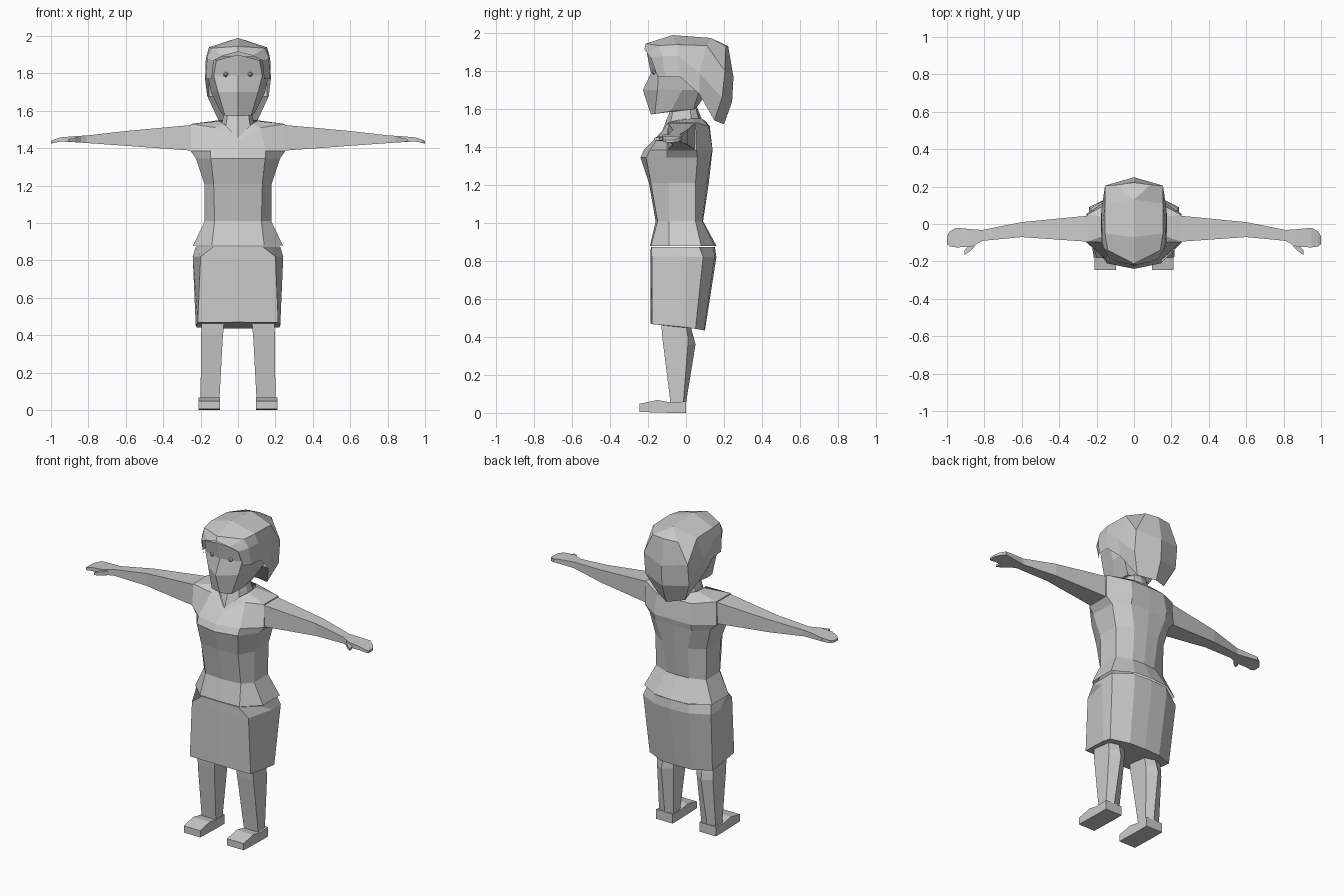
import bpy, bmesh
from mathutils import Vector

grey = bpy.data.materials.new("plain grey")
grey.diffuse_color = (0.6, 0.6, 0.6, 1)


def finish(name, bm):
    """Weld, orient and store a mesh as a flat-shaded object."""
    bmesh.ops.remove_doubles(bm, verts=bm.verts, dist=0.0005)
    bmesh.ops.recalc_face_normals(bm, faces=bm.faces)
    me = bpy.data.meshes.new(name)
    bm.to_mesh(me)
    bm.free()
    me.materials.append(grey)
    ob = bpy.data.objects.new(name, me)
    bpy.context.collection.objects.link(ob)
    return ob


def loft(name, rings, caps=True):
    """Skin a list of closed rings with quads."""
    bm = bmesh.new()
    vs = [[bm.verts.new(p) for p in r] for r in rings]
    n = len(rings[0])
    for a, b in zip(vs, vs[1:]):
        for i in range(n):
            j = (i + 1) % n
            bm.faces.new((a[i], a[j], b[j], b[i]))
    if caps:
        bm.faces.new(vs[0])
        bm.faces.new(vs[-1])
    return finish(name, bm)


def sym(z, half):
    """Full ring from its right half; points may carry their own height."""
    pts = [p if len(p) == 3 else (p[0], p[1], z) for p in half]
    return pts + [(-x, y, h) for x, y, h in reversed(pts) if x > 0]


def box_ring_x(x, y0, y1, z0, z1):
    return [(x, y0, z0), (x, y1, z0), (x, y1, z1), (x, y0, z1)]


def both_sides(name, rings):
    for side, s in (("right", 1), ("left", -1)):
        loft(f"{side}_{name}", [[(s * x, y, z) for x, y, z in r] for r in rings])


# Blouse: flared hem, waist, bust, shoulders and V neckline
loft("blouse", [
    sym(.88, [(0, -.19), (.14, -.185), (.24, -.09), (.24, .08), (.12, .15), (0, .16)]),
    sym(1.01, [(0, -.16), (.125, -.15), (.178, -.09), (.178, .05), (.08, .085), (0, .09)]),
    sym(1.21, [(0, -.195), (.13, -.185), (.18, -.09), (.18, .05), (.09, .11), (0, .12)]),
    sym(1.345, [(0, -.24), (.145, -.21), (.225, -.1), (.215, .06), (.13, .13), (0, .135)]),
    sym(1.385, [(0, -.222), (.148, -.19), (.253, -.1), (.253, .055), (.13, .14), (0, .14)]),
    sym(1.53, [(0, -.16, 1.44), (.12, -.1, 1.51), (.25, -.095), (.25, .05), (.12, .12, 1.51), (0, .125, 1.51)]),
    sym(1.55, [(0, -.14, 1.455), (.075, -.09, 1.53), (.1, -.04, 1.545), (.1, .03), (.07, .08), (0, .1, 1.54)]),
], caps=False)

# Skirt, with a hem that drops towards the back
loft("skirt", [
    sym(.875, [(0, -.185), (.13, -.183), (.225, -.1), (.225, .07), (.12, .145), (0, .152)]),
    sym(.82, [(0, -.188), (.2, -.18), (.242, 0), (.24, .09), (.12, .15), (0, .16)]),
    sym(.45, [(0, -.187, .47), (.215, -.18, .468), (.226, -.01, .452), (.222, .05, .443),
              (.11, .095, .435), (0, .1, .435)]),
])

# Neck
loft("neck", [
    sym(1.52, [(0, -.138, 1.45), (.065, -.085, 1.515), (.09, -.03), (.09, .03), (.06, .075), (0, .095)]),
    sym(1.63, [(0, -.07), (.05, -.06), (.065, -.02), (.065, .02), (.04, .045), (0, .05)]),
])

# Head, with a pointed face and a recessed brow
loft("head", [
    sym(1.58, [(0, -.185, 1.572), (.07, -.165, 1.575), (.09, -.08, 1.59), (.08, .04, 1.6), (0, .05, 1.6)]),
    sym(1.70, [(0, -.227), (.107, -.15), (.145, -.02), (.14, .07), (0, .12)]),
    sym(1.79, [(0, -.185), (.13, -.145), (.162, -.02), (.155, .1), (0, .15)]),
    sym(1.89, [(0, -.207, 1.90), (.115, -.165, 1.87), (.145, -.02), (.14, .1), (0, .15)]),
])

# Eyes
for side, s in (("right", 1), ("left", -1)):
    bm = bmesh.new()
    bmesh.ops.create_icosphere(bm, subdivisions=1, radius=.015)
    bmesh.ops.translate(bm, verts=bm.verts, vec=Vector((s * .065, -.166, 1.795)))
    finish(f"{side}_eye", bm)

# Hair: arched sections from the fringe to the nape, lower edge first
arches = [
    [(.14, -.15, 1.77), (.13, -.185, 1.87), (.08, -.205, 1.895), (0, -.22, 1.915)],
    [(.172, -.11, 1.77), (.165, -.125, 1.88), (.14, -.14, 1.935), (0, -.212, 1.945)],
    [(.176, -.03, 1.77), (.172, -.04, 1.88), (.155, -.05, 1.94), (0, -.07, 1.99)],
    [(.165, .07, 1.68), (.175, .07, 1.79), (.155, .11, 1.935), (0, .13, 1.975)],
    [(.1, .15, 1.54), (.155, .19, 1.66), (.155, .205, 1.80), (.09, .21, 1.93)],
    [(0, .2, 1.52), (0, .243, 1.64), (0, .25, 1.77), (0, .222, 1.932)],
]
bm = bmesh.new()
for s in (1, -1):
    g = [[bm.verts.new((s * x, y, z)) for x, y, z in a] for a in arches]
    for a, b in zip(g, g[1:]):
        for i in range(3):
            bm.faces.new((a[i], a[i + 1], b[i + 1], b[i]))
    bm.faces.new((g[3][3], g[4][3], g[5][3]))
    # underside at the nape
    mid = bm.verts.new((0, .07, 1.68))
    bm.faces.new((mid, g[3][0], g[4][0], g[5][0]))
finish("hair", bm)

# Arms tapering into flat hands
both_sides("arm", [
    box_ring_x(.24, -.095, .045, 1.387, 1.525),
    box_ring_x(.60, -.07, .01, 1.413, 1.492),
    box_ring_x(.81, -.09, -.032, 1.428, 1.468),
    box_ring_x(.87, -.122, -.028, 1.432, 1.465),
    box_ring_x(.95, -.125, -.02, 1.436, 1.458),
    box_ring_x(.985, -.12, -.04, 1.428, 1.446),
    box_ring_x(1.0, -.108, -.065, 1.425, 1.438),
])

# Thumbs
both_sides("thumb", [
    box_ring_x(.835, -.10, -.06, 1.43, 1.46),
    box_ring_x(.87, -.14, -.10, 1.432, 1.456),
    box_ring_x(.905, -.165, -.14, 1.436, 1.450),
])


def leg_ring(z, x0, x1, y0, ym, y1):
    xm = (x0 + x1) / 2
    return [(x0, y0, z), (x1, y0, z), (x1, ym, z), (xm, y1, z), (x0, ym, z)]


# Legs with a ridge along the calf
both_sides("leg", [
    leg_ring(.47, .075, .195, -.13, 0, .02),
    leg_ring(.40, .08, .197, -.125, .01, .04),
    leg_ring(.36, .083, .198, -.12, .01, .05),
    leg_ring(.04, .1, .2, -.08, -.015, -.002),
])

# Feet: side profile widened along x
foot = [(-.245, .005), (-.08, 0), (0, 0), (0, .06), (-.08, .055), (-.15, .068), (-.245, .048)]
both_sides("foot", [[(x, y, z) for y, z in foot] for x in (.095, .212)])
